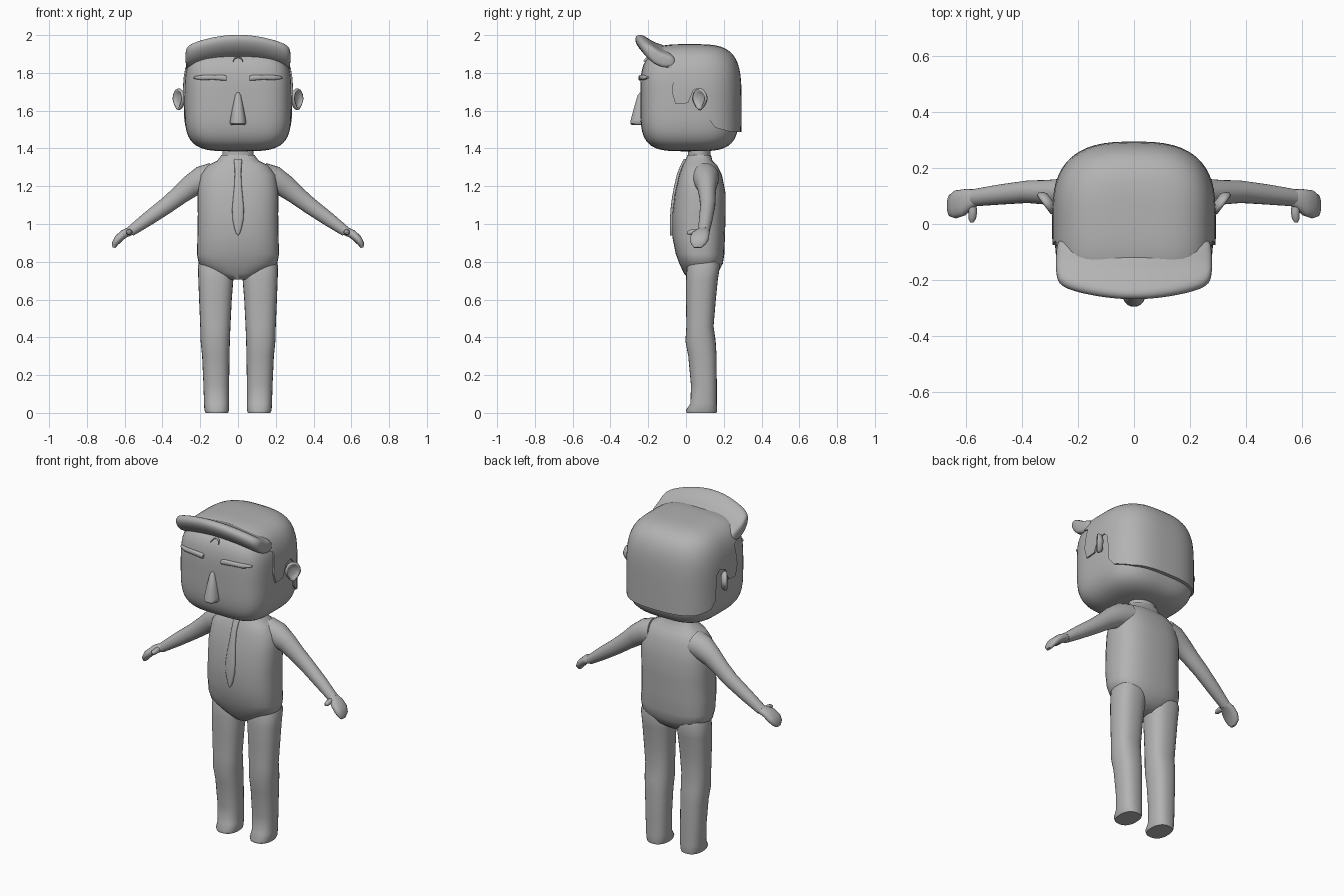
import bpy, bmesh, math
from mathutils import Vector

grey = bpy.data.materials.new("plain grey")
grey.diffuse_color = (0.45, 0.45, 0.45, 1)


def finish(name, bm, angle=50, mirror=False, subsurf=0):
    bmesh.ops.recalc_face_normals(bm, faces=bm.faces)
    me = bpy.data.meshes.new(name)
    bm.to_mesh(me)
    bm.free()
    me.materials.append(grey)
    for p in me.polygons:
        p.use_smooth = True
    me.set_sharp_from_angle(angle=math.radians(angle))
    ob = bpy.data.objects.new(name, me)
    bpy.context.collection.objects.link(ob)
    if mirror:
        ob.modifiers.new("mirror", 'MIRROR')
    if subsurf:
        m = ob.modifiers.new("subsurf", 'SUBSURF')
        m.levels = m.render_levels = subsurf
    return ob


def loft(name, rings, **kw):
    """Skin a list of point rings and cap both ends."""
    bm = bmesh.new()
    vs = [[bm.verts.new(p) for p in r] for r in rings]
    n = len(vs[0])
    for a, b in zip(vs, vs[1:]):
        for i in range(n):
            j = (i + 1) % n
            bm.faces.new((a[i], a[j], b[j], b[i]))
    bm.faces.new(vs[0][::-1])
    bm.faces.new(vs[-1])
    return finish(name, bm, **kw)


def ring(c, u, v, p=2.0, n=24):
    """Superellipse ring about c with half axes u and v."""
    c, u, v = Vector(c), Vector(u), Vector(v)
    f = lambda t: math.copysign(abs(t) ** (2 / p), t)
    ang = [2 * math.pi * i / n for i in range(n)]
    return [c + u * f(math.cos(a)) + v * f(math.sin(a)) for a in ang]


def level(z, x0, x1, y0, y1, p=2.4, n=28):
    return ring(((x0 + x1) / 2, (y0 + y1) / 2, z), ((x1 - x0) / 2, 0, 0), (0, (y1 - y0) / 2, 0), p, n)


def round_box(name, centre, hx, hy, up, down, front, back, b):
    """Rounded box; front/back are footprint exponents, b the vertical one."""
    bm = bmesh.new()
    bmesh.ops.create_cube(bm, size=2)
    bmesh.ops.subdivide_edges(bm, edges=bm.edges[:], cuts=15, use_grid_fill=True)
    for v in bm.verts:
        x, y, z = v.co
        a = front if y < 0 else back
        k = ((abs(x) ** a + abs(y) ** a) ** (b / a) + abs(z) ** b) ** (1 / b)
        x, y, z = v.co / k
        v.co = Vector(centre) + Vector((x * hx, y * hy, z * (up if z > 0 else down)))
    return finish(name, bm)


def cut(ob, cutter, op):
    m = ob.modifiers.new("cut", 'BOOLEAN')
    m.object, m.operation, m.solver = cutter, op, 'EXACT'
    bpy.context.view_layer.objects.active = ob
    bpy.ops.object.modifier_apply(modifier=m.name)


# Head
head = round_box("head", (0, 0.02, 1.655), 0.283, 0.262, 0.27, 0.27, 4, 3.2, 4)


def face_y(x, z):
    return 0.02 - 0.262 * (1 - (x / 0.283) ** 4 - ((z - 1.655) / 0.27) ** 4) ** 0.25


# Hair cap: rounded shell trimmed by a side profile with sideburns
hair = round_box("hair", (0, 0.02, 1.62), 0.292, 0.274, 0.332, 0.6, 4, 2.8, 3.8)
side = [(0.4, 1.485), (0.24, 1.487), (0.155, 1.51), (0.125, 1.55), (0.115, 1.70),
        (0.09, 1.725), (0.04, 1.71), (0.01, 1.64), (-0.055, 1.635), (-0.075, 1.70),
        (-0.06, 1.82), (-0.14, 1.85), (-0.19, 1.89), (-0.25, 1.93), (-0.4, 2.0),
        (-0.4, 2.2), (0.4, 2.2)]
trim = loft("hair_trim", [[(x, y, z) for y, z in side] for x in (-0.5, 0.5)])
cut(hair, trim, 'INTERSECT')
cut(hair, head, 'DIFFERENCE')
bpy.data.objects.remove(trim)
hair.data.set_sharp_from_angle(angle=math.radians(50))

# Swept-up fringe, bowed across the forehead
sec = [(-0.09, 1.87), (-0.09, 1.945), (-0.165, 1.957), (-0.22, 1.998), (-0.255, 2.008),
       (-0.275, 1.985), (-0.262, 1.945), (-0.225, 1.902), (-0.17, 1.875)]
rings = []
for x in (-0.28, -0.255, -0.17, -0.08, 0, 0.08, 0.17, 0.255, 0.28):
    s = (x / 0.26) ** 2
    k = 0.75 if abs(x) > 0.26 else 1
    rings.append([(x, -0.17 + (y + 0.17) * k + 0.043 * s, 1.935 + (z - 1.935) * k - 0.052 * s)
                  for y, z in sec])
loft("fringe", rings, angle=180, subsurf=2)

# Small curl under the fringe
curl = [(-0.026, 1.862), (-0.016, 1.878), (0, 1.884), (0.016, 1.878), (0.026, 1.862)]
loft("curl", [ring((x, face_y(x, z) - 0.002, z), (0, 0.008, 0), (0, 0, 0.005), n=8)
              for x, z in curl])

# Eyebrows
brow = [(0.06, 1.771, 0.012), (0.075, 1.774, 0.015), (0.13, 1.777, 0.013), (0.19, 1.775, 0.013),
        (0.22, 1.775, 0.009), (0.236, 1.774, 0.003)]
loft("eyebrow", [ring((x, face_y(x, z), z), (0, 0.013, 0), (0, 0, h), 3, 12)
                 for x, z, h in brow], mirror=True)

# Nose
nose = [(1.695, 0.008, 0.008), (1.68, 0.016, 0.02), (1.61, 0.031, 0.04), (1.55, 0.042, 0.056),
        (1.532, 0.043, 0.058), (1.525, 0.036, 0.05)]
loft("nose", [ring((0, -0.237, z), (w, 0, 0), (0, d, 0), 2.3) for z, w, d in nose])

# Ears: dished discs angled backwards
along, out = Vector((0.6, 0.8, 0)), Vector((0.8, -0.6, 0))
rings = []
for off, k in ((-0.022, 0.55), (-0.014, 0.85), (0, 1), (0.01, 0.95), (0.012, 0.82), (0.002, 0.65), (-0.002, 0.3)):
    r = ring(Vector((0.312, 0.075, 1.66)) + out * off, along * 0.046 * k, (0, 0, 0.058 * k))
    for p in r:  # narrow towards the lobe
        p += along * (p - Vector((0.312, 0.075, 1.66))).dot(along) * min(0, (p.z - 1.66) * 7)
    rings.append(r)
loft("ear", rings, angle=70, mirror=True)

# Neck
loft("neck", [level(z, -w, w, 0.07 - d, 0.07 + d, 2) for z, w, d in
              ((1.30, 0.09, 0.062), (1.36, 0.083, 0.06), (1.42, 0.083, 0.06))])

# Torso: height, half width, front y, back y
torso = [(1.365, 0.088, 0.008, 0.132), (1.335, 0.11, -0.004, 0.14), (1.31, 0.16, -0.018, 0.165),
         (1.26, 0.2, -0.037, 0.19), (1.16, 0.214, -0.06, 0.21), (1.05, 0.213, -0.073, 0.21),
         (0.93, 0.215, -0.072, 0.206), (0.84, 0.217, -0.054, 0.203), (0.79, 0.208, -0.035, 0.195),
         (0.74, 0.125, -0.012, 0.168), (0.705, 0.05, 0.015, 0.12)]
loft("torso", [level(z, -w, w, a, b, 2.6, 36) for z, w, a, b in torso])


def chest_y(z):
    for (z1, _, a, _), (z0, _, b, _) in zip(torso, torso[1:]):
        if z0 <= z <= z1:
            return b + (a - b) * (z - z0) / (z1 - z0)


# Tie
tie = [(1.345, 0.016), (1.335, 0.022), (1.305, 0.018), (1.26, 0.017), (1.2, 0.02), (1.14, 0.026), (1.08, 0.031),
       (1.03, 0.03), (0.98, 0.02), (0.955, 0.012), (0.94, 0.003)]
loft("tie", [ring((0, chest_y(z), z), (w, 0, 0), (0, 0.012, 0), 3, 16) for z, w in tie])

# Legs with small feet
legs = [(0, 0.052, 0.172, 0.004, 0.162), (0.015, 0.047, 0.178, 0, 0.165), (0.05, 0.047, 0.18, 0.024, 0.163),
        (0.15, 0.047, 0.183, 0.026, 0.163), (0.30, 0.045, 0.19, 0.012, 0.162),
        (0.38, 0.043, 0.198, -0.003, 0.157), (0.46, 0.04, 0.2, 0.002, 0.146),
        (0.6, 0.033, 0.206, 0, 0.158), (0.7, 0.025, 0.21, 0, 0.168),
        (0.78, 0.02, 0.212, 0.005, 0.18), (0.84, 0.04, 0.19, 0.03, 0.16)]
loft("leg", [level(*r) for r in legs], mirror=True)


def limb(name, pts, p=2.0):
    """Tube along (x, y, z, thickness, depth) points."""
    rings = []
    for i, (x, y, z, t, d) in enumerate(pts):
        a, b = pts[max(i - 1, 0)], pts[min(i + 1, len(pts) - 1)]
        n = Vector((-(b[2] - a[2]), 0, b[0] - a[0])).normalized()
        rings.append(ring((x, y, z), n * t, (0, d, 0), p))
    return loft(name, rings, mirror=True)


# Arms, hands and thumbs
limb("arm", [(0.13, 0.1, 1.25, 0.075, 0.075), (0.19, 0.105, 1.235, 0.072, 0.068),
             (0.25, 0.11, 1.2, 0.06, 0.052), (0.31, 0.113, 1.152, 0.05, 0.044),
             (0.38, 0.115, 1.097, 0.044, 0.04), (0.48, 0.105, 1.025, 0.037, 0.036),
             (0.57, 0.094, 0.96, 0.027, 0.031)])
limb("hand", [(0.55, 0.094, 0.97, 0.02, 0.025), (0.575, 0.09, 0.96, 0.023, 0.034),
              (0.605, 0.077, 0.947, 0.023, 0.047), (0.635, 0.07, 0.92, 0.022, 0.05),
              (0.652, 0.066, 0.895, 0.017, 0.04), (0.657, 0.062, 0.875, 0.008, 0.02)], 2.4)
thumb = [(0.58, 0.08, 0.955, 0.016), (0.575, 0.045, 0.957, 0.016), (0.577, 0.02, 0.955, 0.014),
         (0.578, 0.006, 0.953, 0.006)]
loft("thumb", [ring((x, y, z), (r, 0, 0), (0, 0, r), n=12) for x, y, z, r in thumb], mirror=True)
